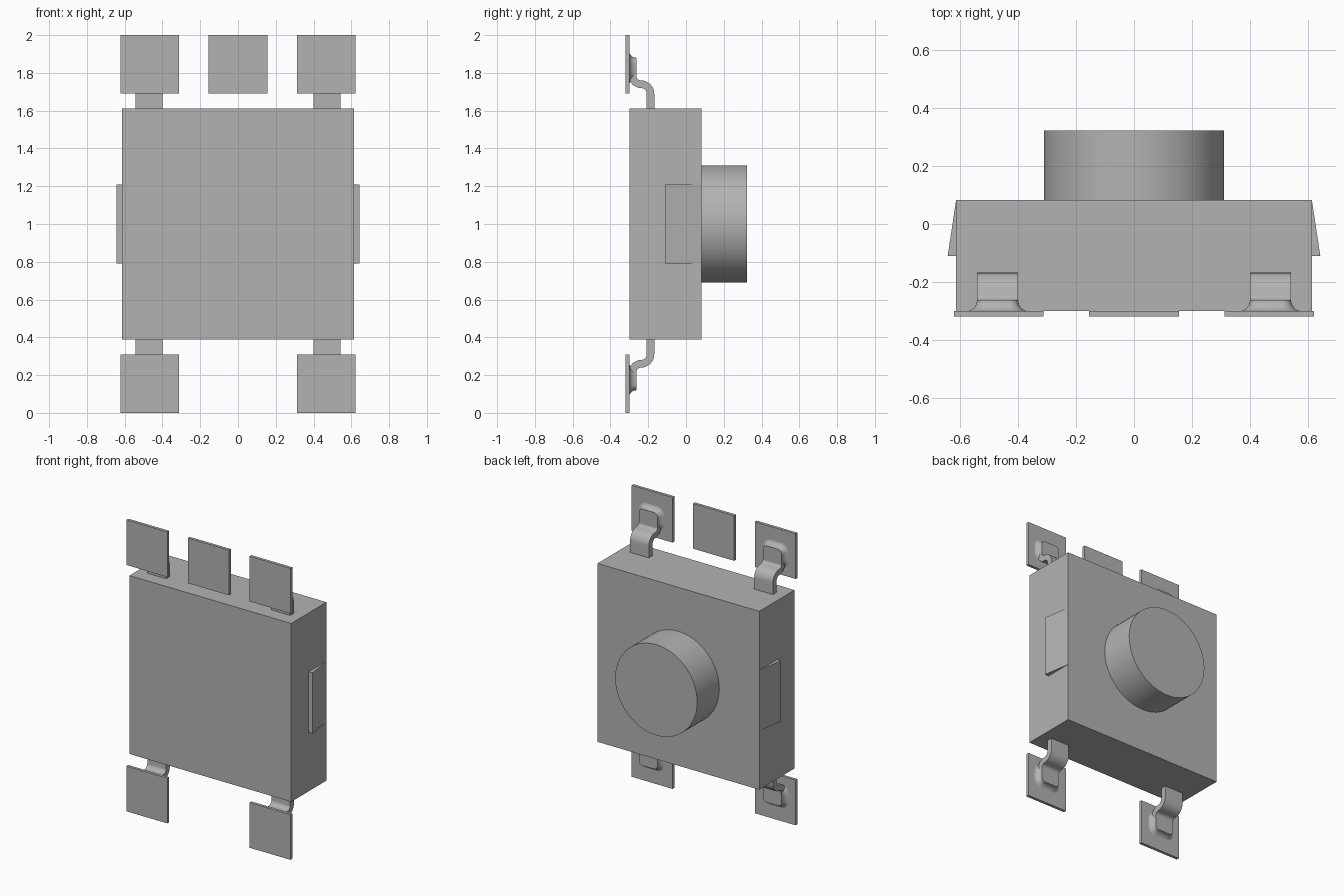
import bpy, bmesh
from math import sin, cos, pi
from mathutils import Vector, Matrix

cube = bpy.data.objects.get("Cube")
if cube:
    bpy.data.objects.remove(cube, do_unlink=True)

grey = bpy.data.materials.new("plain grey")
grey.use_nodes = True
colour = (0.45, 0.45, 0.45, 1)
grey.diffuse_color = colour
grey.node_tree.nodes["Principled BSDF"].inputs["Base Color"].default_value = colour


def finish(bm, name, mirror=None, smooth=False):
    """Turn a bmesh into an object whose origin is the middle of the model."""
    bmesh.ops.recalc_face_normals(bm, faces=bm.faces)
    mesh = bpy.data.meshes.new(name)
    bm.to_mesh(mesh)
    bm.free()
    mesh.materials.append(grey)
    ob = bpy.data.objects.new(name, mesh)
    bpy.context.collection.objects.link(ob)
    ob.location.z = 1
    if mirror:
        ob.modifiers.new("Mirror", "MIRROR").use_axis = mirror
    if smooth:
        bpy.ops.object.select_all(action="DESELECT")
        ob.select_set(True)
        bpy.context.view_layer.objects.active = ob
        bpy.ops.object.shade_smooth_by_angle(angle=pi / 6)
    return ob


def box(name, x, y, z, mirror=None):
    bm = bmesh.new()
    bmesh.ops.create_cube(bm, size=1)
    for v in bm.verts:
        v.co = [(a + b) / 2 + c * (b - a) for (a, b), c in zip((x, y, z), v.co)]
    return finish(bm, name, mirror)


def prism(name, points, direction, mirror=None, smooth=False):
    """Extrude a closed outline along a direction."""
    bm = bmesh.new()
    face = bm.faces.new([bm.verts.new(p) for p in points])
    grown = bmesh.ops.extrude_face_region(bm, geom=[face], use_keep_orig=True)
    moved = [g for g in grown["geom"] if isinstance(g, bmesh.types.BMVert)]
    bmesh.ops.translate(bm, verts=moved, vec=direction)
    return finish(bm, name, mirror, smooth)


SIDES = (True, False, False)
CORNERS = (True, False, True)

# Housing and round push button
box("housing", (-0.614, 0.614), (-0.3, 0.082), (-0.612, 0.612))
bm = bmesh.new()
bmesh.ops.create_cone(bm, cap_ends=True, segments=64, radius1=0.311, radius2=0.311,
                      depth=0.24, matrix=Matrix.Translation((0, 0.203, 0)) @ Matrix.Rotation(pi / 2, 4, "X"))
finish(bm, "push_button", smooth=True)

# Wedge clips on the two sides
prism("side_clip", [(0.61, 0.082, -0.208), (0.614, 0.082, -0.208),
                    (0.643, -0.11, -0.208), (0.61, -0.11, -0.208)],
      (0, 0, 0.416), SIDES)

# Solder pads: four corners and one at the top middle
box("corner_pad", (0.312, 0.622), (-0.32, -0.3), (0.69, 1.0), CORNERS)
box("middle_pad", (-0.156, 0.156), (-0.32, -0.3), (0.69, 1.0))

# Bent leads: a centre line with two round bends, thickened to a ribbon
half = 0.02
path = [Vector((-0.188, 0.58))]
path += [Vector((-0.238 + 0.05 * cos(t), 0.69 + 0.05 * sin(t)))
         for t in [i * pi / 16 for i in range(9)]]
path += [Vector((-0.238 - 0.045 * sin(t), 0.785 - 0.045 * cos(t)))
         for t in [i * pi / 16 for i in range(9)]]
path.append(Vector((-0.283, 0.85)))
outer, inner = [], []
for i, p in enumerate(path):
    run = (path[min(i + 1, len(path) - 1)] - path[max(i - 1, 0)]).normalized()
    side = Vector((run.y, -run.x)) * half
    outer.append(p + side)
    inner.append(p - side)
prism("lead", [(0.4, p.x, p.y) for p in outer + inner[::-1]],
      (0.142, 0, 0), CORNERS, True)


# Solder fillets: rounded outlines flaring down to the pad in a concave sweep
def outline(grow, y, bm):
    radius = 0.03 + grow
    ring = []
    for k, (sx, sz) in enumerate([(1, 1), (-1, 1), (-1, -1), (1, -1)]):
        for i in range(7):
            t = (k + i / 6) * pi / 2
            ring.append(bm.verts.new((0.471 + sx * 0.041 + radius * cos(t), y,
                                      0.825 + sz * 0.025 + radius * sin(t))))
    return ring


bm = bmesh.new()
rings = []
for i in range(9):
    t = i / 8 * pi / 2
    rings.append(outline(0.037 * (1 - cos(t)), -0.262 - 0.039 * sin(t), bm))
for a, b in zip(rings, rings[1:]):
    for i in range(len(a)):
        j = (i + 1) % len(a)
        bm.faces.new((a[i], a[j], b[j], b[i]))
bm.faces.new(rings[0])
bm.faces.new(rings[-1])
finish(bm, "solder_fillet", CORNERS, True)
